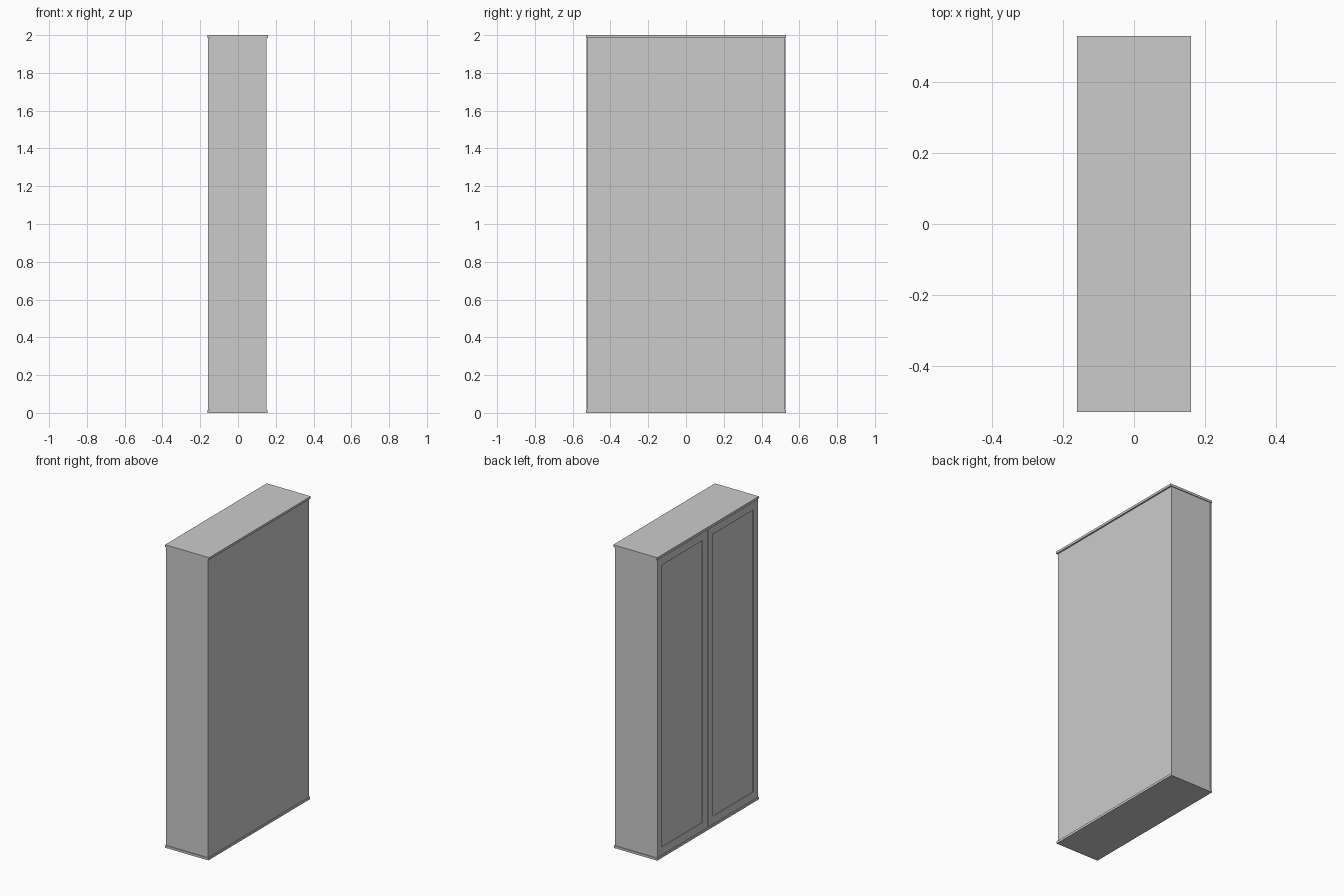
import bpy, bmesh
from mathutils import Vector

if "Cube" in bpy.data.objects:
    bpy.data.objects.remove(bpy.data.objects["Cube"])


def make_box(name, lo, hi):
    """Axis-aligned box from its two opposite corners."""
    lo, hi = Vector(lo), Vector(hi)
    bm = bmesh.new()
    bmesh.ops.create_cube(bm, size=1)
    for v in bm.verts:
        v.co = Vector(((lo[i] + hi[i]) / 2 + v.co[i] * (hi[i] - lo[i]) for i in range(3)))
    mesh = bpy.data.meshes.new(name)
    bm.to_mesh(mesh)
    bm.free()
    obj = bpy.data.objects.new(name, mesh)
    bpy.context.collection.objects.link(obj)
    return obj


def recess_front(obj, border, depth):
    """Inset the -x face and push it inward with straight walls."""
    bm = bmesh.new()
    bm.from_mesh(obj.data)
    bm.normal_update()
    face = min(bm.faces, key=lambda f: f.calc_center_median().x)
    bmesh.ops.inset_region(bm, faces=[face], thickness=border)
    bmesh.ops.inset_region(bm, faces=[face], thickness=0.0001, depth=-depth)
    bm.to_mesh(obj.data)
    bm.free()


PLATE = 0.015

# Carcass
make_box("cabinet_body", (-0.150, -0.525, PLATE), (0.150, 0.525, 2 - PLATE))

# Slightly overhanging top and bottom plates
make_box("top_plate", (-0.161, -0.53, 2 - PLATE), (0.16, 0.53, 2))
make_box("base_plate", (-0.161, -0.53, 0), (0.155, 0.53, PLATE))

# Two framed doors on the -x side
for side, y0, y1 in (("left", 0.002, 0.526), ("right", -0.526, -0.002)):
    door = make_box(side + "_door", (-0.159, y0, PLATE + 0.003), (-0.151, y1, 2 - PLATE - 0.003))
    recess_front(door, 0.072, 0.005)
